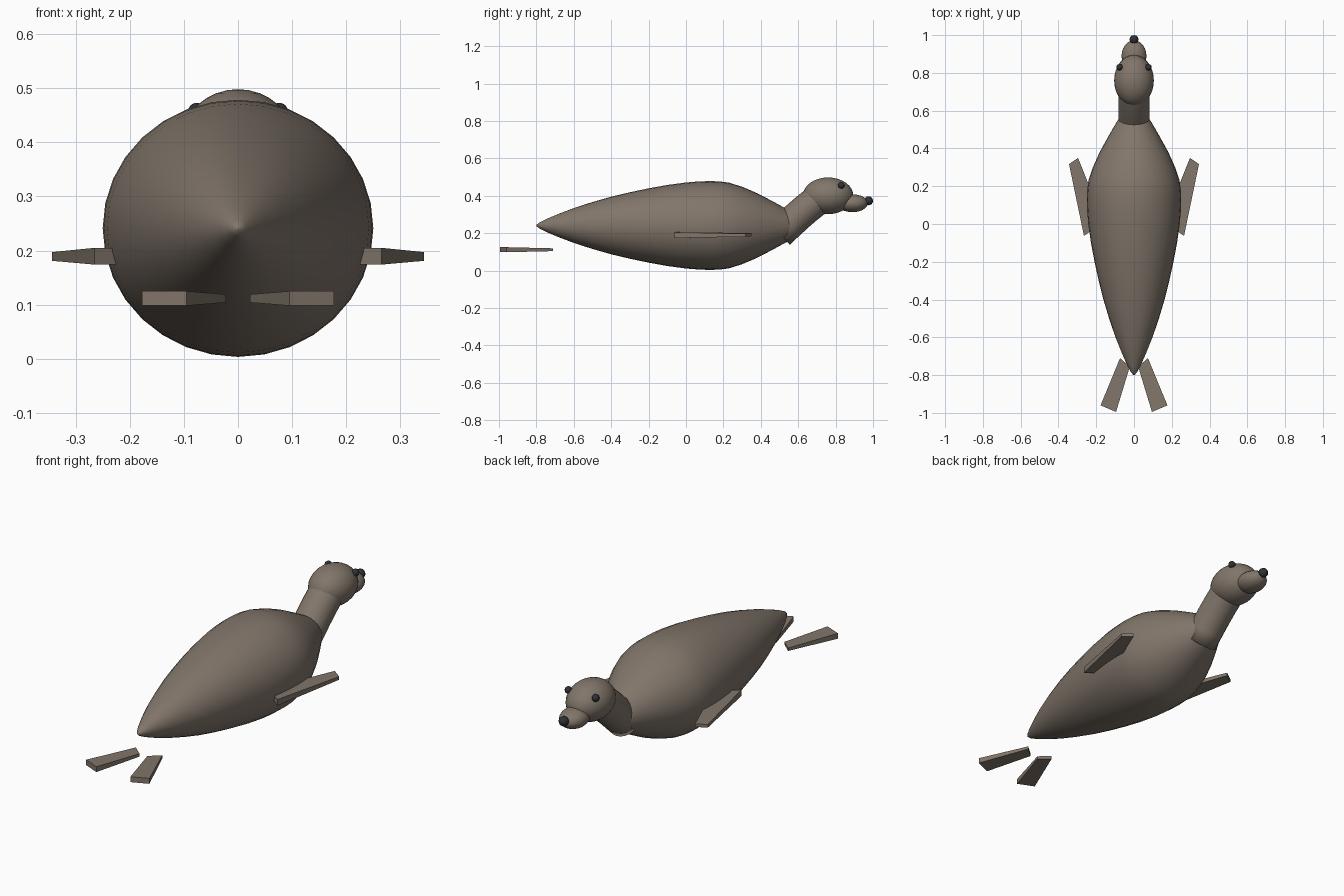
import bpy, bmesh, math
from mathutils import Vector

old = bpy.data.objects.get("Cube")
if old:
    bpy.data.objects.remove(old)


def material(name, rgb):
    m = bpy.data.materials.new(name)
    m.use_nodes = True
    m.diffuse_color = (*rgb, 1)
    m.node_tree.nodes["Principled BSDF"].inputs["Base Color"].default_value = (*rgb, 1)
    return m


fur = material("taupe fur", (0.22, 0.18, 0.145))
dark = material("near black", (0.03, 0.03, 0.033))


def finish(name, bm, mat, smooth=True):
    bmesh.ops.recalc_face_normals(bm, faces=bm.faces)
    mesh = bpy.data.meshes.new(name)
    bm.to_mesh(mesh)
    bm.free()
    mesh.materials.append(mat)
    for p in mesh.polygons:
        p.use_smooth = smooth
    ob = bpy.data.objects.new(name, mesh)
    bpy.context.collection.objects.link(ob)
    return ob


def loft(name, rings, mat, sides=32):
    """Skin rings of (centre, x radius, upward radius vector), capped at both ends."""
    bm = bmesh.new()
    loops = []
    for centre, rx, up in rings:
        loops.append([bm.verts.new(Vector(centre)
                      + Vector((rx * math.cos(a), 0, 0)) + up * math.sin(a))
                      for a in (math.tau * i / sides for i in range(sides))])
    for a, b in zip(loops, loops[1:]):
        for i in range(sides):
            j = (i + 1) % sides
            bm.faces.new((a[i], a[j], b[j], b[i]))
    bm.faces.new(loops[0])
    bm.faces.new(loops[-1])
    return finish(name, bm, mat)


def ellipsoid(name, centre, radii, mat, segments=32, rings=16):
    bm = bmesh.new()
    bmesh.ops.create_uvsphere(bm, u_segments=segments, v_segments=rings, radius=1)
    bmesh.ops.scale(bm, vec=radii, verts=bm.verts)
    bmesh.ops.translate(bm, vec=centre, verts=bm.verts)
    return finish(name, bm, mat)


def flipper(name, outline, side):
    """Tapered slab from four (x, y, bottom z, top z) corners."""
    bm = bmesh.new()
    low = [bm.verts.new((side * x, y, b)) for x, y, b, t in outline]
    top = [bm.verts.new((side * x, y, t)) for x, y, b, t in outline]
    bm.faces.new(low)
    bm.faces.new(top)
    for i in range(4):
        j = (i + 1) % 4
        bm.faces.new((low[i], low[j], top[j], top[i]))
    return finish(name, bm, fur, False)


# Spindle body, tail tip at the back
profile = [(-0.8, 0.003), (-0.785, 0.016), (-0.75, 0.035), (-0.68, 0.066), (-0.6, 0.098),
           (-0.5, 0.132), (-0.4, 0.162), (-0.3, 0.187), (-0.2, 0.209), (-0.1, 0.228),
           (0, 0.242), (0.07, 0.248), (0.13, 0.25), (0.18, 0.248), (0.23, 0.241),
           (0.3, 0.218), (0.38, 0.182), (0.46, 0.138), (0.54, 0.092), (0.6, 0.05), (0.62, 0.01)]
loft("body", [((0, y, 0.241), r, Vector((0, 0, r * 0.95))) for y, r in profile], fur)

# Slanted neck
path = [(0.5, 0.2), (0.55, 0.247), (0.6, 0.293), (0.65, 0.336), (0.7, 0.375), (0.74, 0.4)]
lean = Vector((0, -0.66, 0.75))
loft("neck", [((0, y, z), 0.083, lean * 0.083) for y, z in path], fur, 24)

# Head
ellipsoid("head", (0, 0.76, 0.4), (0.105, 0.135, 0.098), fur)
ellipsoid("snout", (0, 0.89, 0.36), (0.066, 0.082, 0.048), fur, 24, 12)
ellipsoid("nose", (0, 0.976, 0.373), (0.024, 0.024, 0.024), dark, 12, 8)

# Paired eyes and flippers
front = [(0.296, 0.35, 0.184, 0.2), (0.344, 0.317, 0.181, 0.197),
         (0.265, -0.063, 0.174, 0.205), (0.16, 0.01, 0.174, 0.205)]
rear = [(0.074, -0.71, 0.104, 0.119), (0.022, -0.755, 0.104, 0.119),
        (0.095, -0.995, 0.098, 0.125), (0.177, -0.96, 0.098, 0.125)]
for label, side in (("left", 1), ("right", -1)):
    ellipsoid(label + "_eye", (side * 0.076, 0.83, 0.455), (0.018, 0.018, 0.018), dark, 10, 8)
    flipper(label + "_front_flipper", front, side)
    flipper(label + "_rear_flipper", rear, side)
